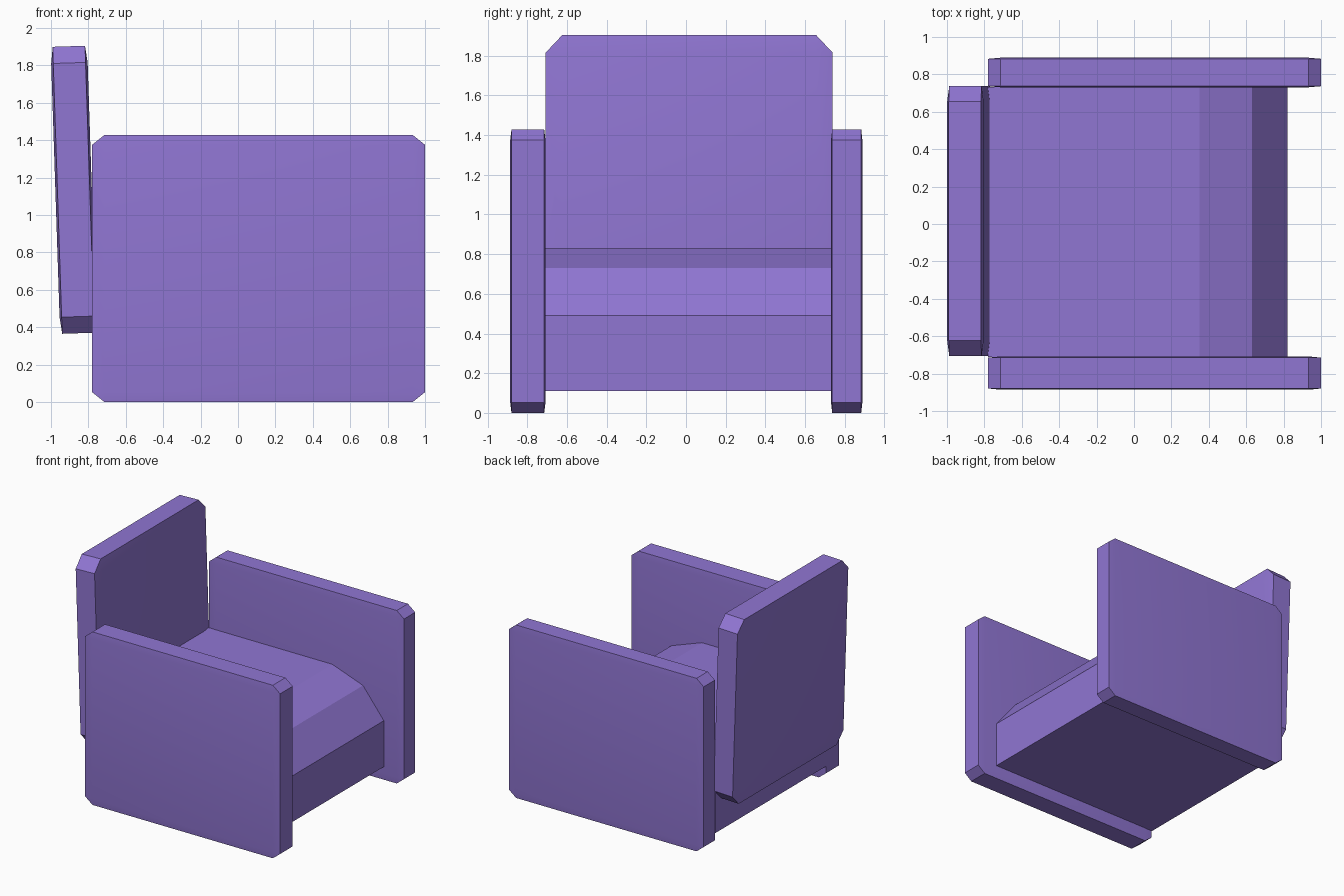
import bpy, bmesh

if "Cube" in bpy.data.objects:
    bpy.data.objects.remove(bpy.data.objects["Cube"])

mat = bpy.data.materials.new("purple")
mat.diffuse_color = (0.28, 0.18, 0.65, 1)
mat.use_nodes = True
mat.node_tree.nodes["Principled BSDF"].inputs["Base Color"].default_value = mat.diffuse_color


def finish(name, bm):
    bmesh.ops.recalc_face_normals(bm, faces=bm.faces)
    mesh = bpy.data.meshes.new(name)
    bm.to_mesh(mesh)
    bm.free()
    mesh.materials.append(mat)
    ob = bpy.data.objects.new(name, mesh)
    bpy.context.collection.objects.link(ob)
    bpy.context.view_layer.objects.active = ob
    ob.select_set(True)
    bpy.ops.object.shade_smooth_by_angle(angle=0.3)
    ob.select_set(False)
    return ob


def panel(name, center, size, bevel, tilt=0):
    # bevelled unit cube, then stretched, so the bevel is proportional per axis
    bm = bmesh.new()
    bmesh.ops.create_cube(bm, size=1)
    bmesh.ops.bevel(bm, geom=bm.edges[:], offset=bevel, segments=1,
                    affect='EDGES', offset_type='OFFSET')
    bmesh.ops.scale(bm, vec=size, verts=bm.verts)
    ob = finish(name, bm)
    ob.location = center
    ob.rotation_euler.y = tilt
    return ob


# side arms
panel("arm_right", (0.11, -0.797, 0.714), (1.78, 0.178, 1.428), 0.037)
panel("arm_left", (0.11, 0.81, 0.714), (1.78, 0.158, 1.428), 0.037)

# tilted backrest
panel("backrest", (-0.879, 0.016, 1.135), (0.195, 1.446, 1.535), 0.058, -0.033)

# seat: side profile with a sloped front, extruded across
profile = [(-0.78, 0.11), (0.82, 0.11), (0.82, 0.49), (0.63, 0.73), (0.35, 0.83), (-0.78, 0.83)]
bm = bmesh.new()
face = bm.faces.new([bm.verts.new((x, -0.71, z)) for x, z in profile])
ext = bmesh.ops.extrude_face_region(bm, geom=[face])
bmesh.ops.translate(bm, vec=(0, 1.442, 0),
                    verts=[v for v in ext["geom"] if isinstance(v, bmesh.types.BMVert)])
if not any(set(f.verts) == set(face.verts) for f in bm.faces if face.is_valid):
    bmesh.ops.holes_fill(bm, edges=bm.edges)
finish("seat", bm)
